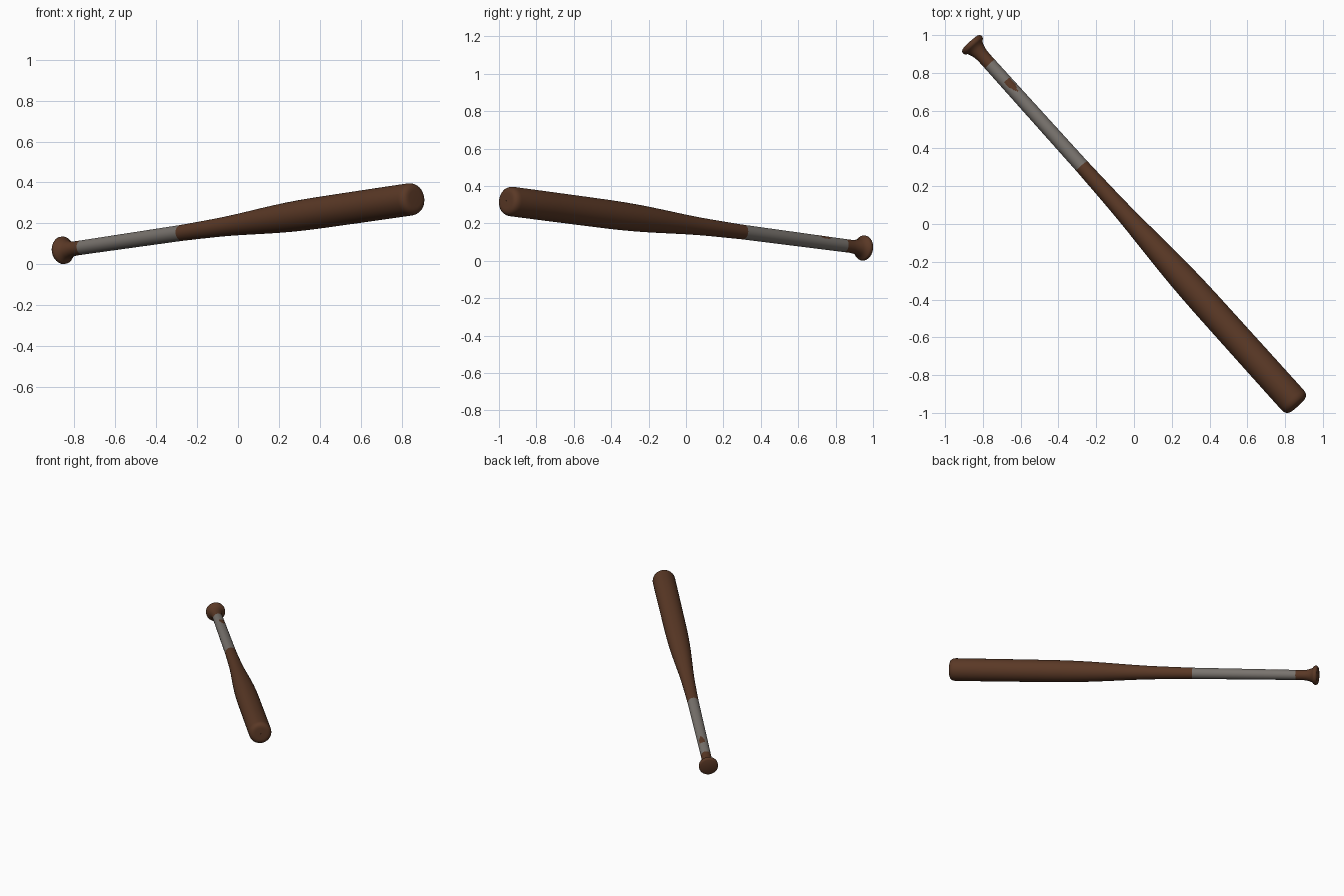
import bpy, math
from mathutils import Vector

if "Cube" in bpy.data.objects:
    bpy.data.objects.remove(bpy.data.objects["Cube"])

SEG = 48
START = Vector((-0.866, 0.961, 0.067))   # centre of the knob face
END = Vector((0.866, -0.961, 0.321))     # centre of the barrel tip
axis = (END - START).normalized()
L = (END - START).length
up = (Vector((0, 0, 1)) - axis * axis.z).normalized()
side = up.cross(axis)


def material(name, rgb):
    m = bpy.data.materials.new(name)
    m.diffuse_color = (*rgb, 1)
    m.use_nodes = True
    m.node_tree.nodes["Principled BSDF"].inputs["Base Color"].default_value = m.diffuse_color
    return m


wood = material("brown wood", (0.102, 0.040, 0.019))
tape = material("grey tape", (0.19, 0.172, 0.155))


def lathe(name, profile, mats, rule=None):
    """Revolve (distance, radius) points around the bat axis."""
    verts, faces = [], []
    for t, r in profile:
        for j in range(SEG):
            a = 2 * math.pi * j / SEG
            verts.append(START + axis * t + (up * math.cos(a) + side * math.sin(a)) * r)
    for i in range(len(profile) - 1):
        for j in range(SEG):
            k = (j + 1) % SEG
            faces.append((i * SEG + j, (i + 1) * SEG + j, (i + 1) * SEG + k, i * SEG + k))
    me = bpy.data.meshes.new(name)
    me.from_pydata(verts, [], faces)
    for m in mats:
        me.materials.append(m)
    if rule:
        for p in me.polygons:
            v = p.center - START
            ang = math.degrees(math.atan2(v.dot(side), v.dot(up)))
            p.material_index = rule(v.dot(axis), ang)
    me.validate()
    ob = bpy.data.objects.new(name, me)
    bpy.context.collection.objects.link(ob)
    bpy.ops.object.select_all(action='DESELECT')
    ob.select_set(True)
    bpy.context.view_layer.objects.active = ob
    bpy.ops.object.shade_smooth_by_angle(angle=math.radians(40))
    return ob


# Knob with flared neck
lathe("knob", [(0, 0.0005), (0, 0.056), (0.004, 0.063), (0.011, 0.067), (0.022, 0.067),
               (0.030, 0.062), (0.036, 0.052), (0.055, 0.044), (0.08, 0.037),
               (0.11, 0.035), (0.155, 0.035)], [wood])


# Taped grip with a tapering bare patch on its upper side
def bare_patch(t, ang):
    if not 0.28 < t < 0.365:
        return 0
    half = 34 * min(1, (0.37 - t) / 0.05)
    return 1 if abs(ang - 20) < half else 0


T0, T1 = 0.155, 0.885
ts = [T0] + [0.28 + 0.0085 * i for i in range(11)] + [0.6, T1]
lathe("grip_tape", [(t, 0.035 + 0.004 * (t - T0) / (T1 - T0)) for t in ts],
      [tape, wood], bare_patch)

# Barrel swelling out to a rounded tip
lathe("barrel", [(T1, 0.039), (1.0, 0.0415), (1.12, 0.0445), (1.22, 0.048), (1.31, 0.0525),
                 (1.40, 0.058), (1.49, 0.0635), (1.58, 0.0685), (1.67, 0.0725), (1.76, 0.0752),
                 (1.86, 0.0768), (2.0, 0.0775), (2.3, 0.0785), (L - 0.04, 0.079),
                 (L - 0.027, 0.0775), (L - 0.015, 0.073), (L - 0.006, 0.065), (L - 0.001, 0.053),
                 (L, 0.04), (L, 0.0005)], [wood])
